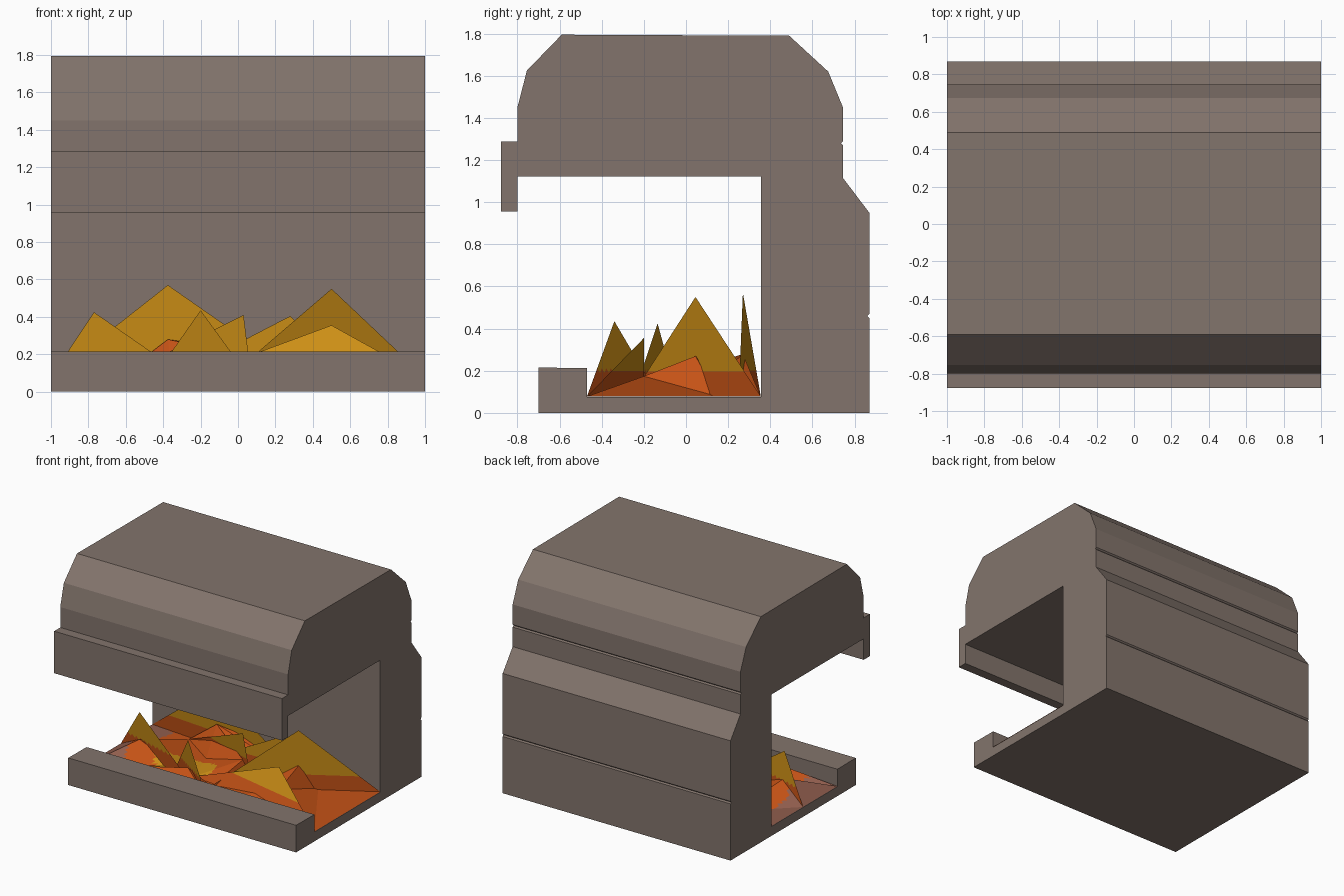
import bpy, bmesh
from mathutils import Vector
from mathutils.geometry import delaunay_2d_cdt

if "Cube" in bpy.data.objects:
    bpy.data.objects.remove(bpy.data.objects["Cube"])


def material(name, rgb):
    m = bpy.data.materials.new(name)
    m.diffuse_color = (*rgb, 1)
    m.use_nodes = True
    m.node_tree.nodes["Principled BSDF"].inputs["Base Color"].default_value = m.diffuse_color
    return m


stone = material("stone", (0.225, 0.175, 0.15))
orange = material("ember_orange", (0.56, 0.085, 0.008))
yellow = material("flame_yellow", (0.60, 0.27, 0.008))
ash = material("ash_red", (0.28, 0.11, 0.075))


def add_object(name, bm, mats):
    me = bpy.data.meshes.new(name)
    bm.to_mesh(me)
    bm.free()
    for m in mats:
        me.materials.append(m)
    ob = bpy.data.objects.new(name, me)
    bpy.context.collection.objects.link(ob)
    return ob


# Hearth body: one side profile (y, z) extruded across the width
PROFILE = [(-0.70, 0), (0.87, 0), (0.87, 0.45), (0.86, 0.46), (0.87, 0.47),
           (0.87, 0.95), (0.745, 1.115), (0.745, 1.27), (0.735, 1.28),
           (0.745, 1.29), (0.745, 1.45), (0.675, 1.62), (0.49, 1.79),
           (-0.59, 1.795), (-0.755, 1.625), (-0.80, 1.45), (-0.80, 1.288),
           (-0.877, 1.288), (-0.877, 0.955), (-0.80, 0.955), (-0.80, 1.122),
           (0.355, 1.122), (0.355, 0.075), (-0.47, 0.075), (-0.47, 0.213),
           (-0.70, 0.215)]
bm = bmesh.new()
cap = bm.faces.new([bm.verts.new((-1, y, z)) for y, z in PROFILE])
res = bmesh.ops.extrude_face_region(bm, geom=[cap], use_keep_orig=True)
for v in res["geom"]:
    if isinstance(v, bmesh.types.BMVert):
        v.co.x = 1
bmesh.ops.recalc_face_normals(bm, faces=bm.faces[:])
add_object("hearth_body", bm, [stone])

# Flames: apex, then the two ends of the base line (x, y)
FLOOR = 0.078
FLAMES = [((-0.77, -0.135, 0.425), (-1.0, -0.04), (-0.27, -0.25)),
          ((-0.20, -0.34, 0.435), (-0.45, -0.13), (0.06, -0.47)),
          ((0.03, 0.02, 0.41), (-0.64, 0.30), (0.07, 0.05)),
          ((0.28, 0.13, 0.405), (-0.35, 0.10), (0.60, 0.15)),
          ((0.50, 0.045, 0.55), (-0.05, -0.26), (1.0, 0.355)),
          ((0.50, -0.20, 0.355), (-0.25, -0.20), (1.0, -0.47)),
          ((-0.375, 0.27, 0.57), (-1.0, 0.355), (0.33, 0.25))]


def split(bm, cuts):
    bmesh.ops.triangulate(bm, faces=bm.faces[:])
    bmesh.ops.subdivide_edges(bm, edges=bm.edges[:], cuts=cuts, use_grid_fill=True)


# Flame sheets, with orange feet and yellow tips
for i, (apex, a, b) in enumerate(FLAMES):
    bm = bmesh.new()
    # Wind each sheet so that it faces the open front
    ends = sorted((a, b))
    bm.faces.new([bm.verts.new(p) for p in
                  ((*ends[0], FLOOR), (*ends[1], FLOOR), apex)])
    split(bm, 15)
    for f in bm.faces:
        f.material_index = 1 if f.calc_center_median().z > 0.2 else 0
    add_object(f"flame_{i + 1}", bm, [orange, yellow])

# Ember bed: jagged mounds at half the height of the flames
pts = [(-1, -0.47, FLOOR), (1, -0.47, FLOOR), (1, 0.355, FLOOR), (-1, 0.355, FLOOR)]
for apex, a, b in FLAMES:
    pts.append((apex[0], apex[1], apex[2] * 0.49))
    for q in (a, b):
        if all((Vector(q) - Vector(p[:2])).length > 0.01 for p in pts):
            pts.append((*q, FLOOR))
vs, _, tris, orig, _, _ = delaunay_2d_cdt([Vector(p[:2]) for p in pts], [], [], 0, 1e-5)
bm = bmesh.new()
verts = [bm.verts.new((v.x, v.y, pts[o[0]][2])) for v, o in zip(vs, orig)]
for t in tris:
    bm.faces.new([verts[k] for k in t])
split(bm, 11)
for f in bm.faces:
    c = f.calc_center_median()
    if c.x < -0.87 + 0.25 * abs(c.y):
        f.material_index = 2
    elif ((c.x + 0.38) / 0.25) ** 2 + ((c.y + 0.12) / 0.15) ** 2 < 1:
        f.material_index = 1
    if f.normal.z < 0:
        f.normal_flip()
add_object("ember_bed", bm, [orange, yellow, ash])
